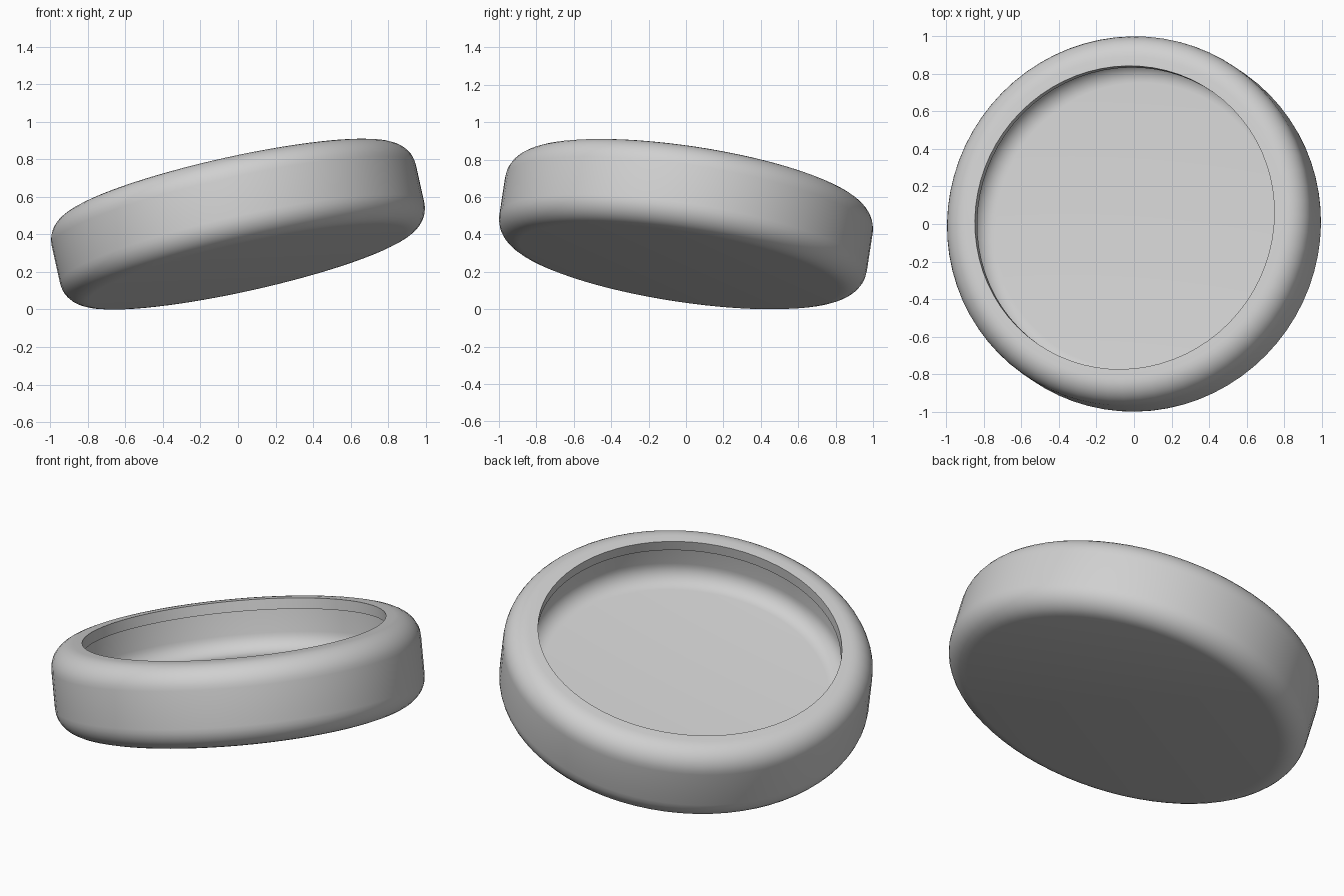
import bpy
import bmesh
from math import cos, sin, pi, radians
from mathutils import Vector

cube = bpy.data.objects.get("Cube")
if cube:
    bpy.data.objects.remove(cube)

# Dish dimensions, measured along its own tilted axis
RADIUS, HALF_HEIGHT, ROUND = 0.994, 0.233, 0.128
OPENING, LIP = 0.817, 0.06
HOLLOW, HOLLOW_ROUND, FLOOR = 0.87, 0.1, -0.062
SIDES, STEPS = 72, 8
AXIS = Vector((-0.215, 0.148, 0.965))
CENTRE = Vector((0, 0, 0.455))


def quarter(cx, cz, r, start):
    """Quarter circle of profile points, anticlockwise from start."""
    angles = [start + i * pi / 2 / STEPS for i in range(STEPS + 1)]
    return [(cx + r * cos(a), cz + r * sin(a)) for a in angles]


# Underside and outer wall
wall_x, wall_z = RADIUS - ROUND, HALF_HEIGHT - ROUND
profile = [(0, -HALF_HEIGHT)]
profile += quarter(wall_x, -wall_z, ROUND, -pi / 2)
profile += quarter(wall_x, wall_z, ROUND, 0)

# Opening lip, ledge, hollow wall and floor
ledge = HALF_HEIGHT - LIP
profile += [(OPENING, HALF_HEIGHT), (OPENING, ledge), (HOLLOW, ledge)]
profile += quarter(HOLLOW - HOLLOW_ROUND, FLOOR + HOLLOW_ROUND,
                   HOLLOW_ROUND, -pi / 2)[::-1]
profile.append((0, FLOOR))

# Turn the section around the axis
bm = bmesh.new()
verts = [bm.verts.new((x, 0, z)) for x, z in profile]
edges = [bm.edges.new(pair) for pair in zip(verts, verts[1:])]
bmesh.ops.spin(bm, geom=verts + edges, axis=(0, 0, 1), cent=(0, 0, 0),
               angle=2 * pi, steps=SIDES)
bmesh.ops.remove_doubles(bm, verts=bm.verts, dist=0.0001)
bmesh.ops.recalc_face_normals(bm, faces=bm.faces)
mesh = bpy.data.meshes.new("round_dish")
bm.to_mesh(mesh)
bm.free()

# Tilt the dish
dish = bpy.data.objects.new("round_dish", mesh)
bpy.context.collection.objects.link(dish)
dish.rotation_mode = 'QUATERNION'
dish.rotation_quaternion = Vector((0, 0, 1)).rotation_difference(AXIS)
dish.location = CENTRE

# Plain grey material
grey = bpy.data.materials.new("mid_grey")
grey.use_nodes = True
colour = (0.63, 0.63, 0.63, 1)
grey.diffuse_color = colour
grey.node_tree.nodes["Principled BSDF"].inputs["Base Color"].default_value = colour
mesh.materials.append(grey)

# Smooth surfaces with a crisp opening edge
bpy.ops.object.select_all(action='DESELECT')
dish.select_set(True)
bpy.context.view_layer.objects.active = dish
bpy.ops.object.shade_smooth_by_angle(angle=radians(30))
